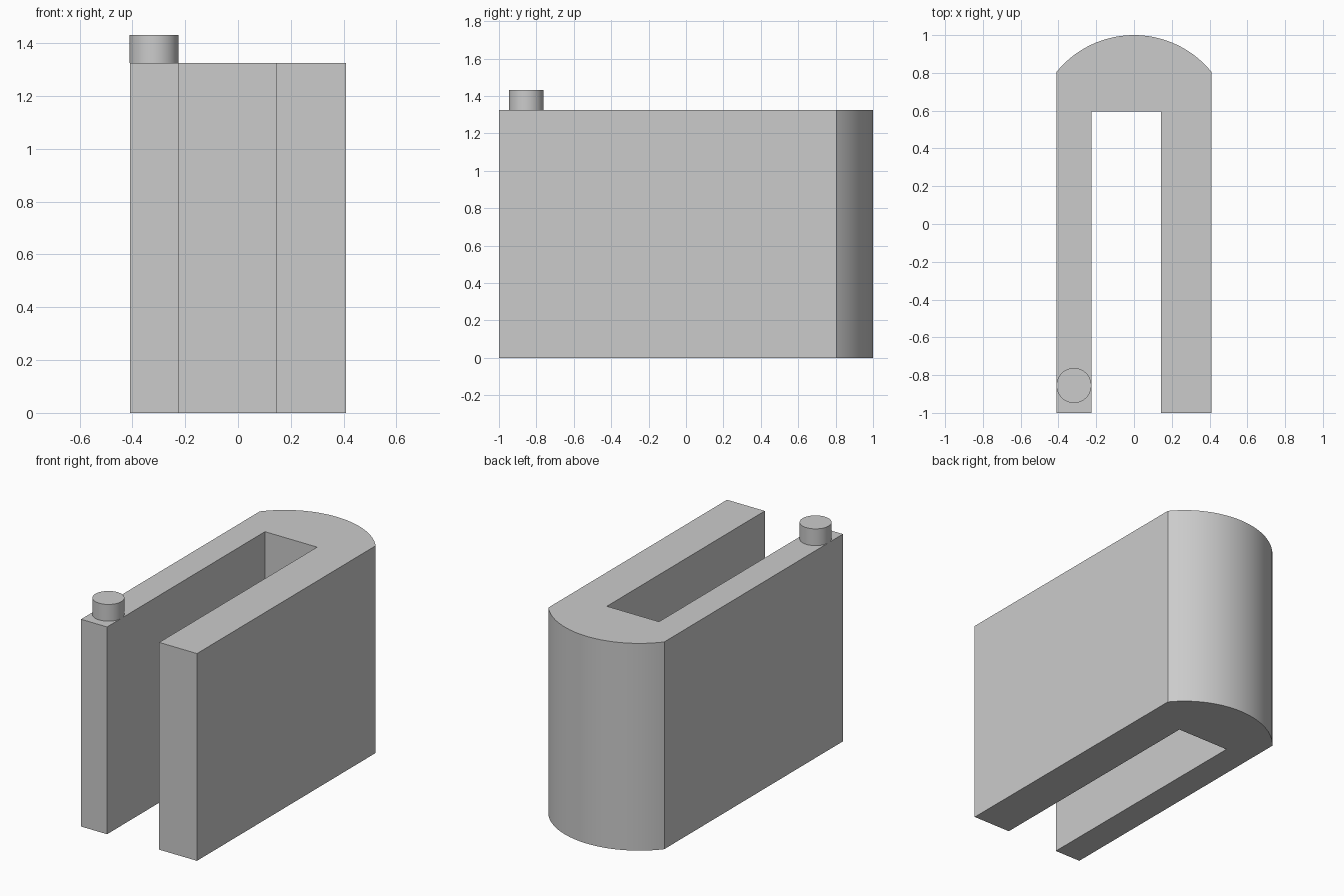
import bpy
import bmesh
from math import asin, sin, cos, radians

cube = bpy.data.objects.get("Cube")
if cube:
    bpy.data.objects.remove(cube, do_unlink=True)

HALF_W, HEIGHT = 0.41, 1.325
SLOT_LEFT, SLOT_RIGHT, SLOT_BACK = 0.143, -0.226, 0.595
SAGITTA = 0.195
PIN_R, PIN_TOP = 0.0925, 1.432

grey = bpy.data.materials.new("plain_grey")
grey.use_nodes = True
colour = (0.6, 0.6, 0.6, 1)
grey.diffuse_color = colour
grey.node_tree.nodes["Principled BSDF"].inputs["Base Color"].default_value = colour


def finish(obj):
    obj.data.materials.append(grey)
    bpy.ops.object.select_all(action="DESELECT")
    obj.select_set(True)
    bpy.context.view_layer.objects.active = obj
    bpy.ops.object.shade_smooth_by_angle(angle=radians(30))


def extrude_profile(name, points, height):
    bm = bmesh.new()
    base = bm.faces.new([bm.verts.new((x, y, 0)) for x, y in points])
    result = bmesh.ops.extrude_face_region(bm, geom=[base], use_keep_orig=True)
    top = [v for v in result["geom"] if isinstance(v, bmesh.types.BMVert)]
    bmesh.ops.translate(bm, verts=top, vec=(0, 0, height))
    bmesh.ops.recalc_face_normals(bm, faces=bm.faces)
    mesh = bpy.data.meshes.new(name)
    bm.to_mesh(mesh)
    bm.free()
    obj = bpy.data.objects.new(name, mesh)
    bpy.context.collection.objects.link(obj)
    finish(obj)


# U-shaped body: two straight arms joined by a bowed back
radius = (HALF_W ** 2 + SAGITTA ** 2) / (2 * SAGITTA)
sweep = asin(HALF_W / radius)
steps = 40
arc = []
for i in range(steps + 1):
    a = sweep - 2 * sweep * i / steps
    arc.append((radius * sin(a), 1 - radius + radius * cos(a)))
outline = [(SLOT_LEFT, -1), (HALF_W, -1)] + arc + [
    (-HALF_W, -1), (SLOT_RIGHT, -1), (SLOT_RIGHT, SLOT_BACK), (SLOT_LEFT, SLOT_BACK)]
extrude_profile("u_shaped_body", outline, HEIGHT)

# Round pin standing on the thin arm
bpy.ops.mesh.primitive_cylinder_add(
    vertices=64, radius=PIN_R, depth=PIN_TOP - HEIGHT,
    location=(-0.318, -0.855, (PIN_TOP + HEIGHT) / 2))
pin = bpy.context.object
pin.name = "round_pin"
finish(pin)
